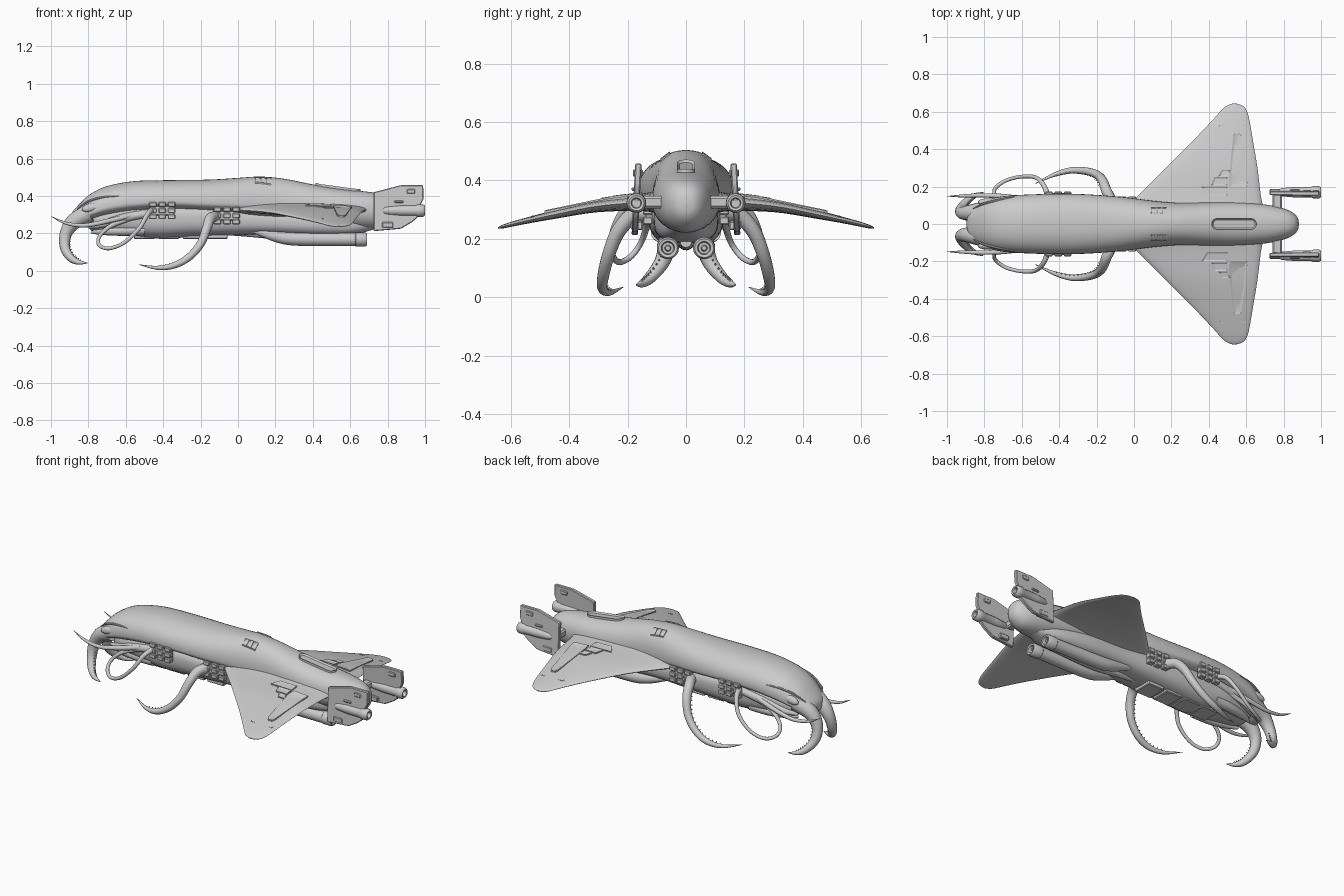
import bpy, bmesh, math
from mathutils import Vector, Matrix
from mathutils.bvhtree import BVHTree

def finish(name, bm, angle=38):
    bmesh.ops.recalc_face_normals(bm, faces=bm.faces)
    me = bpy.data.meshes.new(name)
    bm.to_mesh(me)
    tree = BVHTree.FromBMesh(bm)
    bm.free()
    me.shade_smooth()
    me.set_sharp_from_angle(angle=math.radians(angle))
    bpy.context.collection.objects.link(bpy.data.objects.new(name, me))
    return tree

def spline(pts, n=6):
    """Smooth interpolation through tuples of any length."""
    out, last = [], len(pts) - 1
    for i in range(last):
        a, b, c, d = pts[max(i - 1, 0)], pts[i], pts[i + 1], pts[min(i + 2, last)]
        for k in range(n):
            t = k / n
            out.append(tuple(q + t / 2 * (r - p + t * (2 * p - 5 * q + 4 * r - s + t * (3 * q - p - 3 * r + s)))
                             for p, q, r, s in zip(a, b, c, d)))
    return out + [pts[-1]]

def skin(bm, rings):
    vs = [[bm.verts.new(p) for p in r] for r in rings]
    n = len(vs[0])
    for a, b in zip(vs, vs[1:]):
        for i in range(n):
            bm.faces.new((a[i], a[(i + 1) % n], b[(i + 1) % n], b[i]))
    bm.faces.new(vs[0])
    bm.faces.new(vs[-1])

def spow(v, e):
    return math.copysign(abs(v) ** e, v)

def tube(name, pts, side=1, sides=14, teeth=None, n=7):
    """Tapered tube through (x, y, z, radius); teeth = sample range for serrations."""
    path = spline([(x, y * side, z, r) for x, y, z, r in pts], n)
    pos = [Vector(p[:3]) for p in path]
    tan = [(pos[min(i + 1, len(pos) - 1)] - pos[max(i - 1, 0)]).normalized() for i in range(len(pos))]
    u, rings = tan[0].orthogonal().normalized(), []
    for i, (c, t) in enumerate(zip(pos, tan)):
        u = (u - t * u.dot(t)).normalized()
        w, r = t.cross(u), max(path[i][3], 0.0015)
        rings.append([c + r * (u * math.cos(a) + w * math.sin(a))
                      for a in (2 * math.pi * k / sides for k in range(sides))])
    bm = bmesh.new()
    skin(bm, rings)
    if teeth:
        hub = (pos[0] + pos[-1] + pos[len(pos) // 2]) / 3
        for i in range(*teeth):
            d = hub - pos[i]
            d = (d - tan[i] * d.dot(tan[i])).normalized()
            m = Matrix.Translation(pos[i] + d * path[i][3]) @ d.to_track_quat('Z', 'Y').to_matrix().to_4x4()
            bmesh.ops.create_cone(bm, segments=6, radius1=0.006, radius2=0.001, depth=0.016,
                                  cap_ends=True, matrix=m)
    finish(name, bm)

def boxes(name, items, bevel=0.004):
    """Bevelled blocks from (centre, size)."""
    bm = bmesh.new()
    for c, s in items:
        bmesh.ops.create_cube(bm, size=1, matrix=Matrix.Translation(c) @ Matrix.Diagonal((*s, 1)))
    bmesh.ops.bevel(bm, geom=bm.edges[:], offset=bevel, segments=1, affect='EDGES')
    finish(name, bm, 30)

def plate(name, poly, tree, height=0.006, rim=0.012):
    """Raised panel with a recessed centre, laid on the surface below."""
    bm = bmesh.new()
    def ground(x, y):
        hit = tree.ray_cast(Vector((x, y, 2)), Vector((0, 0, -1)))[0]
        return hit.z if hit else 0.3
    low = [bm.verts.new((x, y, ground(x, y) - 0.004)) for x, y in poly]
    f = bm.faces.new(low)
    top = bmesh.ops.extrude_face_region(bm, geom=[f])['geom']
    for v in top:
        if isinstance(v, bmesh.types.BMVert):
            v.co.z += height + 0.004
    f = [g for g in top if isinstance(g, bmesh.types.BMFace)]
    bmesh.ops.inset_region(bm, faces=f, thickness=rim, use_even_offset=True)
    for v in f[0].verts:
        v.co.z -= height * 0.7
    finish(name, bm, 25)

def hull(name, stations, e, under):
    """Loft of (x, half width, top, rim, bottom) sections."""
    bm, rings = bmesh.new(), []
    for x, w, top, rim, bot in spline(stations, 5):
        ring = []
        for k in range(40):
            a = 2 * math.pi * k / 40
            s = math.sin(a)
            h = (top - rim) if s > 0 else (rim - bot)
            ex = e if s > 0 else under
            ring.append((x, w * spow(math.cos(a), ex), rim + h * spow(s, ex)))
        rings.append(ring)
    skin(bm, rings)
    return finish(name, bm)

# carapace: long smooth back shell from brow to tail
shell = hull("carapace", [
    (-0.895, 0.012, 0.285, 0.275, 0.265), (-0.885, 0.06, 0.315, 0.28, 0.25), (-0.85, 0.098, 0.355, 0.29, 0.25),
    (-0.79, 0.128, 0.41, 0.31, 0.27), (-0.70, 0.148, 0.453, 0.34, 0.29), (-0.55, 0.158, 0.48, 0.362, 0.31),
    (-0.35, 0.162, 0.485, 0.368, 0.32), (-0.15, 0.152, 0.488, 0.362, 0.31), (0.0, 0.137, 0.497, 0.358, 0.30),
    (0.12, 0.122, 0.504, 0.352, 0.28), (0.25, 0.113, 0.492, 0.345, 0.26), (0.4, 0.116, 0.462, 0.335, 0.24),
    (0.55, 0.116, 0.438, 0.325, 0.225), (0.7, 0.104, 0.422, 0.32, 0.22), (0.8, 0.083, 0.405, 0.317, 0.225),
    (0.85, 0.06, 0.385, 0.317, 0.25), (0.875, 0.034, 0.357, 0.318, 0.28), (0.882, 0.004, 0.322, 0.318, 0.314)],
    0.88, 0.95)

# belly: narrower underside
hull("belly", [
    (-0.80, 0.03, 0.30, 0.26, 0.235), (-0.76, 0.09, 0.33, 0.27, 0.205), (-0.6, 0.125, 0.36, 0.29, 0.19),
    (-0.45, 0.13, 0.37, 0.29, 0.172), (-0.25, 0.13, 0.37, 0.29, 0.18), (-0.05, 0.12, 0.36, 0.28, 0.188),
    (0.15, 0.11, 0.35, 0.27, 0.195), (0.4, 0.11, 0.33, 0.26, 0.185), (0.6, 0.09, 0.32, 0.25, 0.19),
    (0.72, 0.05, 0.30, 0.26, 0.22)], 0.9, 0.75)

# belly plates and keel
boxes("belly_plates", [((x, 0, 0.183), (0.11, 0.12, 0.025)) for x in (-0.5, -0.37, -0.24, -0.11)])
tube("belly_keel", [(-0.05, 0, 0.2, 0.01), (0.1, 0, 0.2, 0.022), (0.3, 0, 0.19, 0.03), (0.6, 0, 0.19, 0.02)])

# brow crest across each side of the head, and dorsal hatches
slot = [(0.535 + sx * 0.09 + 0.03 * math.cos(a), 0.03 * math.sin(a)) for sx, a0 in ((1, -90), (-1, 90))
        for a in (math.radians(a0 + k * 22.5) for k in range(9))]
plate("dorsal_slot", slot, shell, 0.012, 0.008)

for side, tag in ((1, "left"), (-1, "right")):
    # wing: swept delta, drooping to the tip
    secs = spline([(0.06, -0.06, 0.70, 0.325, 0.10), (0.14, 0.01, 0.68, 0.325, 0.062), (0.3, 0.17, 0.66, 0.312, 0.042),
                   (0.45, 0.32, 0.635, 0.283, 0.03), (0.55, 0.415, 0.618, 0.261, 0.021), (0.6, 0.46, 0.605, 0.249, 0.017),
                   (0.63, 0.492, 0.585, 0.241, 0.012), (0.643, 0.525, 0.55, 0.237, 0.005)], 5)
    bm = bmesh.new()
    skin(bm, [[((le + te) / 2 + (te - le) / 2 * math.cos(a), y * side, z + t / 2 * spow(math.sin(a), 0.9))
               for a in (2 * math.pi * k / 28 for k in range(28))] for y, le, te, z, t in secs])
    wing = finish(tag + "_wing", bm, 50)

    # wing panels
    def on_wing(name, pts, h, rim):
        plate(f"{tag}_{name}", [(x, y * side) for x, y in pts], wing, h, rim)
    on_wing("wing_hatch", [(0.515, 0.2), (0.61, 0.2), (0.607, 0.24), (0.575, 0.47), (0.565, 0.485), (0.54, 0.485),
                           (0.53, 0.47), (0.508, 0.24)], 0.008, 0.014)
    on_wing("wing_step_inner", [(0.39, 0.15), (0.5, 0.15), (0.5, 0.2), (0.36, 0.2)], 0.006, 0.008)
    on_wing("wing_step_middle", [(0.41, 0.205), (0.5, 0.205), (0.5, 0.25), (0.43, 0.25)], 0.007, 0.008)
    on_wing("wing_step_outer", [(0.45, 0.255), (0.5, 0.255), (0.515, 0.29), (0.47, 0.29)], 0.006, 0.008)
    on_wing("wing_tip_panel", [(0.45, 0.52), (0.6, 0.52), (0.597, 0.53), (0.46, 0.53)], 0.002, 0.003)

    # back vents beside the spine
    for i in range(3):
        x = 0.09 + i * 0.03
        plate(f"{tag}_back_vent_{i}", [(x, side * 0.055), (x + 0.026, side * 0.055), (x + 0.026, side * 0.088),
                                       (x, side * 0.088)], shell, 0.007, 0.006)

    # eye: flattened oval on the head, with a lid ridge above
    bm = bmesh.new()
    bmesh.ops.create_uvsphere(bm, u_segments=20, v_segments=12, radius=1, matrix=Matrix.Translation(
        (-0.785, side * 0.118, 0.34)) @ Matrix.Rotation(-0.25, 4, 'Y') @ Matrix.Rotation(side * 0.35, 4, 'X')
        @ Matrix.Diagonal((0.052, 0.018, 0.023, 1)))
    finish(tag + "_eye", bm)
    tube(tag + "_brow", [(-0.86, 0.083, 0.33, 0.003), (-0.8, 0.11, 0.372, 0.006), (-0.72, 0.13, 0.395, 0.006),
                         (-0.64, 0.146, 0.40, 0.002)], side, 8)

    # mandible: heavy serrated fang under the brow
    tube(tag + "_mandible", [(-0.79, 0.075, 0.31, 0.05), (-0.875, 0.06, 0.265, 0.043), (-0.92, 0.06, 0.2, 0.033),
                             (-0.925, 0.08, 0.125, 0.027), (-0.895, 0.12, 0.07, 0.021), (-0.855, 0.15, 0.047, 0.014),
                             (-0.805, 0.17, 0.042, 0.002)], side, teeth=(18, 38, 2))
    # feeler: thin, sweeping forward
    tube(tag + "_feeler", [(-0.56, 0.13, 0.30, 0.014), (-0.7, 0.148, 0.265, 0.013), (-0.82, 0.153, 0.243, 0.011),
                           (-0.92, 0.15, 0.255, 0.008), (-1.0, 0.148, 0.292, 0.001)], side)
    # palps: small tubes packed below the head
    tube(tag + "_upper_palp", [(-0.46, 0.125, 0.31, 0.02), (-0.6, 0.12, 0.285, 0.024), (-0.72, 0.1, 0.25, 0.02),
                               (-0.8, 0.07, 0.235, 0.008)], side)
    tube(tag + "_lower_palp", [(-0.5, 0.09, 0.22, 0.03), (-0.62, 0.085, 0.215, 0.028), (-0.73, 0.065, 0.212, 0.02),
                               (-0.785, 0.045, 0.205, 0.006)], side)
    # front leg: thin looped arm
    tube(tag + "_front_leg", [(-0.46, 0.15, 0.325, 0.016), (-0.485, 0.21, 0.3, 0.013), (-0.53, 0.25, 0.225, 0.011),
                              (-0.61, 0.252, 0.15, 0.01), (-0.69, 0.23, 0.12, 0.01), (-0.742, 0.19, 0.138, 0.01),
                              (-0.74, 0.155, 0.185, 0.01), (-0.68, 0.135, 0.24, 0.012), (-0.58, 0.12, 0.28, 0.015)], side)
    # rear leg: big serrated claw
    tube(tag + "_rear_leg", [(-0.12, 0.12, 0.29, 0.03), (-0.148, 0.18, 0.28, 0.028), (-0.168, 0.232, 0.225, 0.025),
                             (-0.2, 0.265, 0.145, 0.022), (-0.26, 0.283, 0.075, 0.02), (-0.34, 0.286, 0.03, 0.017),
                             (-0.43, 0.262, 0.016, 0.011), (-0.53, 0.215, 0.034, 0.001)], side, teeth=(13, 42, 2))

    # leg sockets: clusters of blocks on the flank
    for name, x0, z0, y in (("front_socket", -0.405, 0.322, 0.15), ("rear_socket", -0.06, 0.295, 0.125)):
        items = [((x0, side * y, z0), (0.13, 0.03, 0.05))]
        items += [((x0 + i * 0.05, side * (y + 0.006), z0 + j * 0.033), (0.04, 0.034, 0.026))
                  for i in (-1, 0, 1) for j in (-1, 0, 1)]
        boxes(f"{tag}_{name}", items)

    # belly thruster: tapered pod with a ringed, hollow nozzle
    tube(tag + "_thruster", [(0.08, 0.07, 0.215, 0.012), (0.2, 0.066, 0.185, 0.03), (0.3, 0.063, 0.172, 0.037),
                             (0.5, 0.062, 0.169, 0.036), (0.63, 0.062, 0.168, 0.035)], side, 20)
    prof = [(0.62, 0.03), (0.63, 0.04), (0.68, 0.04), (0.69, 0.034), (0.688, 0.024), (0.66, 0.02), (0.66, 0.012), (0.68, 0.008)]
    def nozzle(name, c, scale, profile):
        bm = bmesh.new()
        skin(bm, [[(x, c[0] * side + r * scale * math.cos(a), c[1] + r * scale * math.sin(a))
                   for a in (2 * math.pi * k / 20 for k in range(20))] for x, r in profile])
        finish(f"{tag}_{name}", bm)
    nozzle("thruster_nozzle", (0.062, 0.168), 0.95, prof)

    # tail fin: upright slab with a small engine through it
    outline = [(0.725, 0.42), (0.87, 0.458), (0.99, 0.458), (0.992, 0.385), (0.975, 0.35), (0.96, 0.285),
               (0.93, 0.26), (0.87, 0.225), (0.725, 0.212)]
    bm = bmesh.new()
    f = bm.faces.new([bm.verts.new((x, side * (0.152 + 0.05 * (0.46 - z)), z)) for x, z in outline])
    ext = bmesh.ops.extrude_face_region(bm, geom=[f])['geom']
    for v in ext:
        if isinstance(v, bmesh.types.BMVert):
            v.co.y += side * 0.022
    bmesh.ops.bevel(bm, geom=bm.edges[:], offset=0.004, segments=1, affect='EDGES')
    finish(tag + "_tail_fin", bm, 25)
    nozzle("fin_engine", (0.17, 0.322), 1, [(0.76, 0.004), (0.79, 0.022), (0.86, 0.028), (0.95, 0.029), (0.96, 0.034),
                                            (0.99, 0.033), (1.0, 0.026), (0.998, 0.018), (0.97, 0.015)])
    boxes(tag + "_fin_blocks", [((0.925, side * 0.165, 0.425), (0.045, 0.034, 0.025)),
                                ((0.80, side * 0.168, 0.245), (0.06, 0.04, 0.03)),
                                ((0.86, side * 0.172, 0.37), (0.05, 0.03, 0.012))])

# crossbar joining both tail fins through the tail
boxes("tail_crossbar", [((0.765, 0, 0.325), (0.05, 0.32, 0.042))], 0.008)
